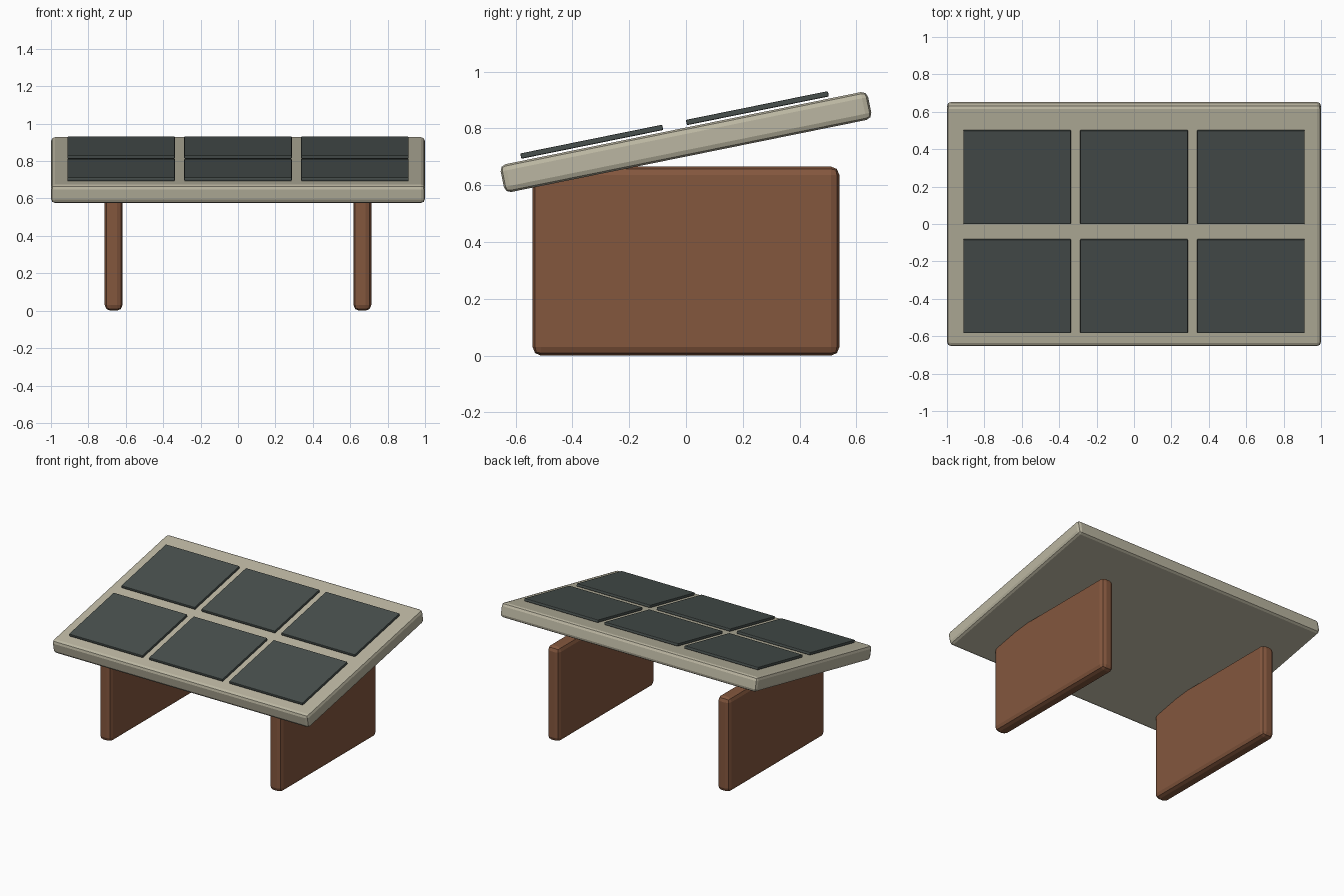
import bpy
from mathutils import Matrix

if "Cube" in bpy.data.objects:
    bpy.data.objects.remove(bpy.data.objects["Cube"])

TILT = Matrix.Translation((0, 0, 0.752)) @ Matrix.Rotation(0.2, 4, 'X')


def material(name, rgb):
    m = bpy.data.materials.new(name)
    m.diffuse_color = (*rgb, 1)
    m.use_nodes = True
    m.node_tree.nodes["Principled BSDF"].inputs["Base Color"].default_value = m.diffuse_color
    return m


def block(name, centre, size, bevel, segments, mat, frame=Matrix()):
    """Box with softened edges, placed in a given frame."""
    bpy.ops.mesh.primitive_cube_add(size=1)
    ob = bpy.context.object
    ob.name = name
    ob.data.transform(Matrix.Diagonal((*size, 1)))
    ob.matrix_world = frame @ Matrix.Translation(centre)
    mod = ob.modifiers.new("soft_edges", 'BEVEL')
    mod.width = bevel
    mod.segments = segments
    ob.data.materials.append(mat)
    return ob


stone = material("pale_frame", (0.50, 0.47, 0.36))
wood = material("brown_support", (0.23, 0.095, 0.048))
glass = material("dark_panel", (0.065, 0.08, 0.075))

# Tilted slab
block("slab", (0, 0, 0), (2.0, 1.32, 0.10), 0.022, 2, stone, TILT)

# Two rows of three panels, floating just above the slab
for row, y in (("lower", -0.325), ("upper", 0.27)):
    for col, x in (("left", -0.625), ("middle", 0), ("right", 0.625)):
        block(f"{row}_{col}_panel", (x, y, 0.067), (0.575, 0.51, 0.019),
              0.004, 2, glass, TILT)

# Upright side supports
for side, x in (("left", -0.665), ("right", 0.665)):
    block(f"{side}_support", (x, 0, 0.333), (0.095, 1.08, 0.666), 0.03, 2, wood)
